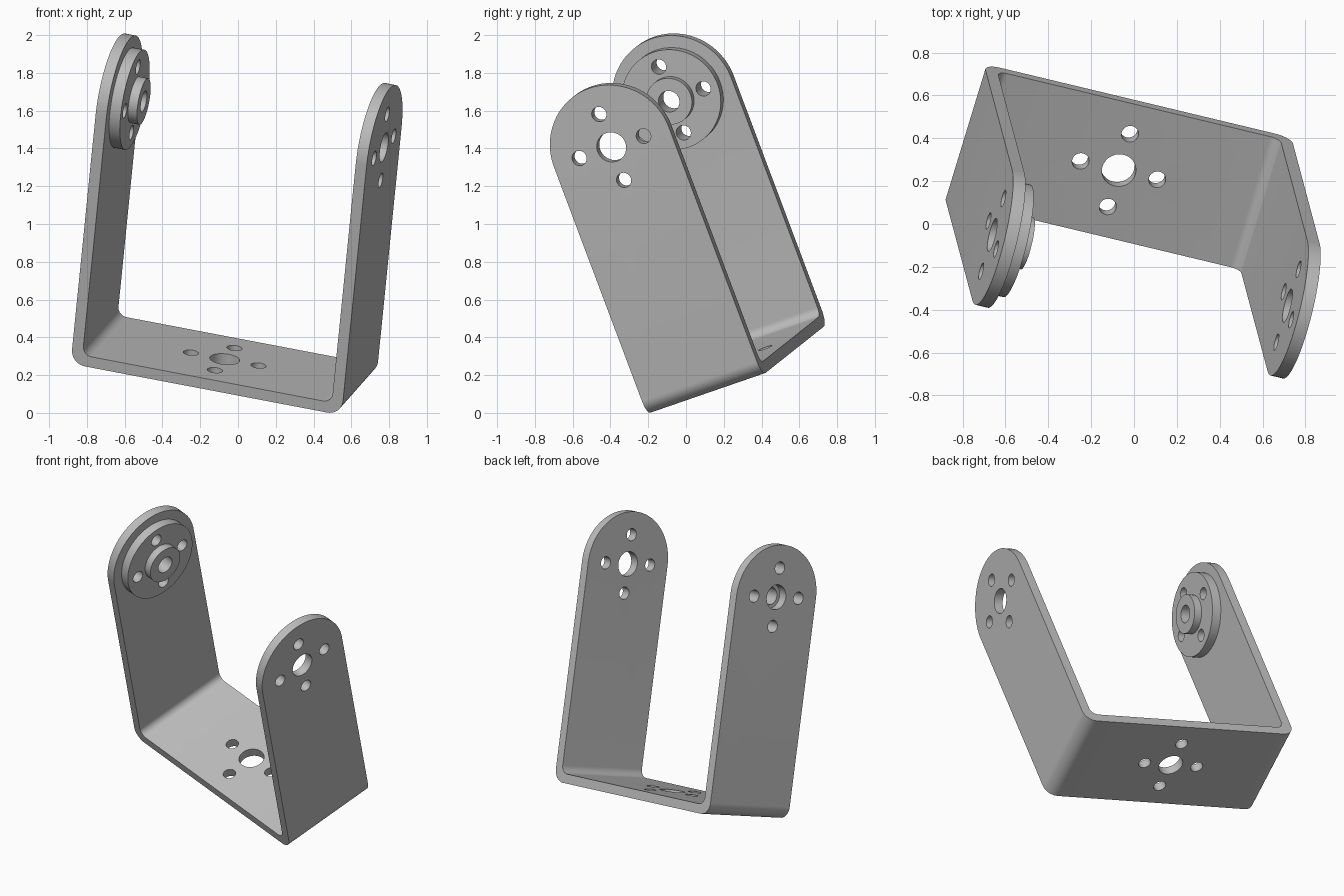
import bpy
import bmesh
from math import cos, sin, pi
from mathutils import Vector, Matrix

if "Cube" in bpy.data.objects:
    bpy.data.objects.remove(bpy.data.objects["Cube"])

# Bracket dimensions
HALF, THICK, RADIUS, PIVOT = 0.75, 0.06, 0.335, 1.41
OUTER_BEND, INNER_BEND = 0.08, 0.05
BIG_HOLE, SMALL_HOLE, PITCH = 0.08, 0.04, 0.187

# Tilted frame: along the base, across the width, along the arms
along = Vector((0.956, -0.229, -0.182)).normalized()
up = Vector((0.1, -0.352, 0.931))
up = (up - along * up.dot(along)).normalized()
across = up.cross(along)
FRAME = Matrix((along, across, up)).transposed().to_4x4()
FRAME.translation = (-0.076, 0.271, 0.229)

metal = bpy.data.materials.new("grey metal")
metal.use_nodes = True
metal.diffuse_color = (0.5, 0.5, 0.5, 1)
metal.node_tree.nodes["Principled BSDF"].inputs["Base Color"].default_value = (0.5, 0.5, 0.5, 1)


def arc(cx, cy, r, start, end, steps):
    """Points on an arc; angles in units of pi."""
    angles = [pi * (start + (end - start) * i / steps) for i in range(steps + 1)]
    return [(cx + r * cos(a), cy + r * sin(a)) for a in angles]


def make_object(name, bm):
    bmesh.ops.recalc_face_normals(bm, faces=bm.faces)
    mesh = bpy.data.meshes.new(name)
    bm.to_mesh(mesh)
    bm.free()
    mesh.materials.append(metal)
    obj = bpy.data.objects.new(name, mesh)
    obj.matrix_world = FRAME
    bpy.context.collection.objects.link(obj)
    return obj


def prism(name, points, depth):
    bm = bmesh.new()
    face = bm.faces.new([bm.verts.new(p) for p in points])
    new = bmesh.ops.extrude_face_region(bm, geom=[face])["geom"]
    moved = [v for v in new if isinstance(v, bmesh.types.BMVert)]
    bmesh.ops.translate(bm, verts=moved, vec=depth)
    return make_object(name, bm)


def cut(obj, cutter, operation="DIFFERENCE"):
    cutter.hide_render = True
    mod = obj.modifiers.new("cut", "BOOLEAN")
    mod.operation, mod.solver, mod.object = operation, "EXACT", cutter
    bpy.context.view_layer.objects.active = obj
    bpy.ops.object.modifier_apply(modifier=mod.name)
    bpy.data.objects.remove(cutter)


def side_hole(obj, x, y, z, r):
    ring = [(x - 0.2, a, b) for a, b in arc(y, z, r, 0, 2, 40)[:-1]]
    cut(obj, prism("hole_cutter", ring, (0.4, 0, 0)))


def floor_hole(obj, x, y, r):
    ring = [(a, b, -0.1) for a, b in arc(x, y, r, 0, 2, 40)[:-1]]
    cut(obj, prism("hole_cutter", ring, (0, 0, 0.3)))


# Bent sheet: U-shaped section swept across the width
top = PIVOT + RADIUS + 0.1
o, i = HALF - OUTER_BEND, HALF - THICK - INNER_BEND
section = [(-HALF, top)]
section += arc(-o, OUTER_BEND, OUTER_BEND, 1, 1.5, 10)
section += arc(o, OUTER_BEND, OUTER_BEND, 1.5, 2, 10)
section += [(HALF, top), (HALF - THICK, top)]
section += arc(i, THICK + INNER_BEND, INNER_BEND, 2, 1.5, 10)
section += arc(-i, THICK + INNER_BEND, INNER_BEND, 1.5, 1, 10)
section += [(THICK - HALF, top)]
bracket = prism("bracket", [(x, -0.4, z) for x, z in section], (0, 0.8, 0))

# Round the arm ends with a side outline
outline = [(-RADIUS, -0.2), (RADIUS, -0.2)] + arc(0, PIVOT, RADIUS, 0, 1, 48)
cut(bracket, prism("outline_cutter", [(-1, y, z) for y, z in outline], (2, 0, 0)), "INTERSECT")

# Boss on the inside of one arm: stepped disc turned around the pivot axis
lathe = [(0.06, 0.057), (0.06, 0.27), (0.12, 0.27), (0.12, 0.125), (0.17, 0.125), (0.17, 0.057)]
bm = bmesh.new()
verts = [bm.verts.new((x - HALF, r, PIVOT)) for x, r in lathe]
edges = [bm.edges.new((a, b)) for a, b in zip(verts, verts[1:] + verts[:1])]
bmesh.ops.spin(bm, geom=verts + edges, cent=(0, 0, PIVOT), axis=(1, 0, 0),
               angle=2 * pi, steps=64, use_duplicate=False)
bmesh.ops.remove_doubles(bm, verts=bm.verts, dist=0.0005)
boss = make_object("pivot_boss", bm)

# Central holes and their four surrounding screw holes
for x in (-HALF, HALF):
    side_hole(bracket, x, 0, PIVOT, BIG_HOLE)
floor_hole(bracket, 0, 0, BIG_HOLE)
for a, b in ((PITCH, 0), (-PITCH, 0), (0, PITCH), (0, -PITCH)):
    for x in (-HALF, HALF):
        side_hole(bracket, x, a, PIVOT + b, SMALL_HOLE)
    side_hole(boss, -HALF, a, PIVOT + b, SMALL_HOLE)
    floor_hole(bracket, a, b, SMALL_HOLE)

# Smooth shading with sharp edges kept
for obj in (bracket, boss):
    bpy.ops.object.select_all(action="DESELECT")
    obj.select_set(True)
    bpy.context.view_layer.objects.active = obj
    bpy.ops.object.shade_smooth_by_angle(angle=pi / 6)
